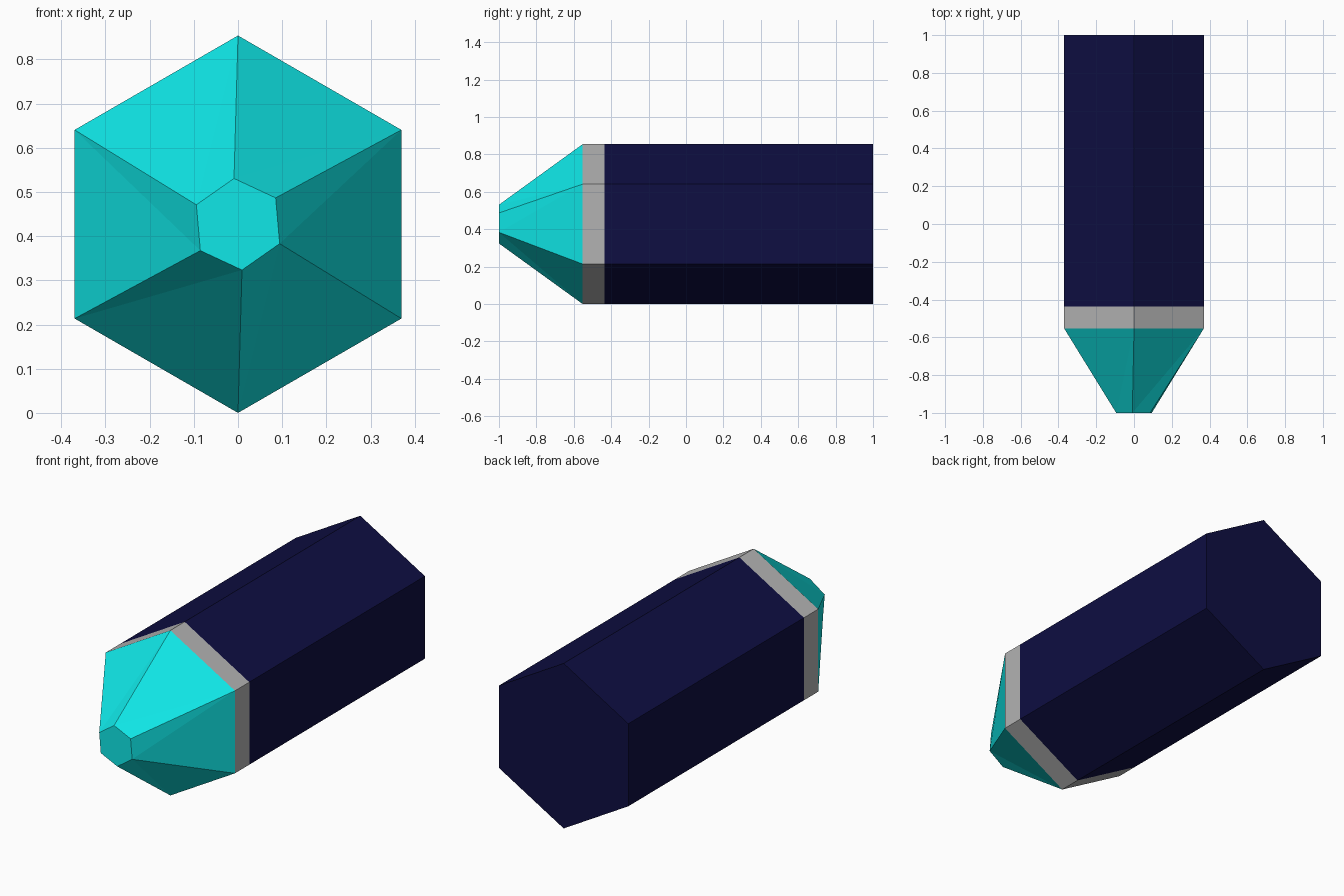
import bpy, bmesh, math

if "Cube" in bpy.data.objects:
    bpy.data.objects.remove(bpy.data.objects["Cube"])

R = 0.427          # hexagon corner radius
CZ = R             # axis height


def material(name, rgb):
    m = bpy.data.materials.new(name)
    m.diffuse_color = (*rgb, 1)
    m.use_nodes = True
    m.node_tree.nodes["Principled BSDF"].inputs["Base Color"].default_value = m.diffuse_color
    return m


navy = material("navy", (0.0044, 0.0044, 0.054))
grey = material("grey", (0.45, 0.45, 0.45))
cyan = material("cyan", (0.005, 0.8, 0.8))


def hexagon(bm, y, radius, twist=0.0):
    angles = [math.radians(30 + 60 * i + twist) for i in range(6)]
    return [bm.verts.new((radius * math.cos(a), y, CZ + radius * math.sin(a)))
            for a in angles]


def section(name, front, back, mat, cap_front=False, cap_back=False):
    """Six-sided section between two (y, radius, twist) rings."""
    bm = bmesh.new()
    a, b = hexagon(bm, *front), hexagon(bm, *back)
    for i in range(6):
        j = (i + 1) % 6
        if front[2] == back[2]:
            bm.faces.new((a[i], b[i], b[j], a[j]))
        elif i == 5:   # right side of the twisted tip folds the other way
            bm.faces.new((a[i], b[i], b[j]))
            bm.faces.new((a[i], b[j], a[j]))
        else:
            bm.faces.new((a[i], b[i], a[j]))
            bm.faces.new((b[i], b[j], a[j]))
    if cap_front:
        bm.faces.new(a)
    if cap_back:
        bm.faces.new(b[::-1])
    me = bpy.data.meshes.new(name)
    bm.to_mesh(me)
    bm.free()
    me.materials.append(mat)
    ob = bpy.data.objects.new(name, me)
    bpy.context.collection.objects.link(ob)
    return ob


# Long hexagonal body, closed at the back
section("body", (-0.436, R, 0), (1.0, R, 0), navy, cap_back=True)
# Narrow collar flush with the body
section("collar", (-0.553, R, 0), (-0.436, R, 0), grey)
# Tapered, slightly twisted tip with a blunt end
section("tip", (-1.0, 0.104, 5), (-0.553, R, 0), cyan, cap_front=True)
